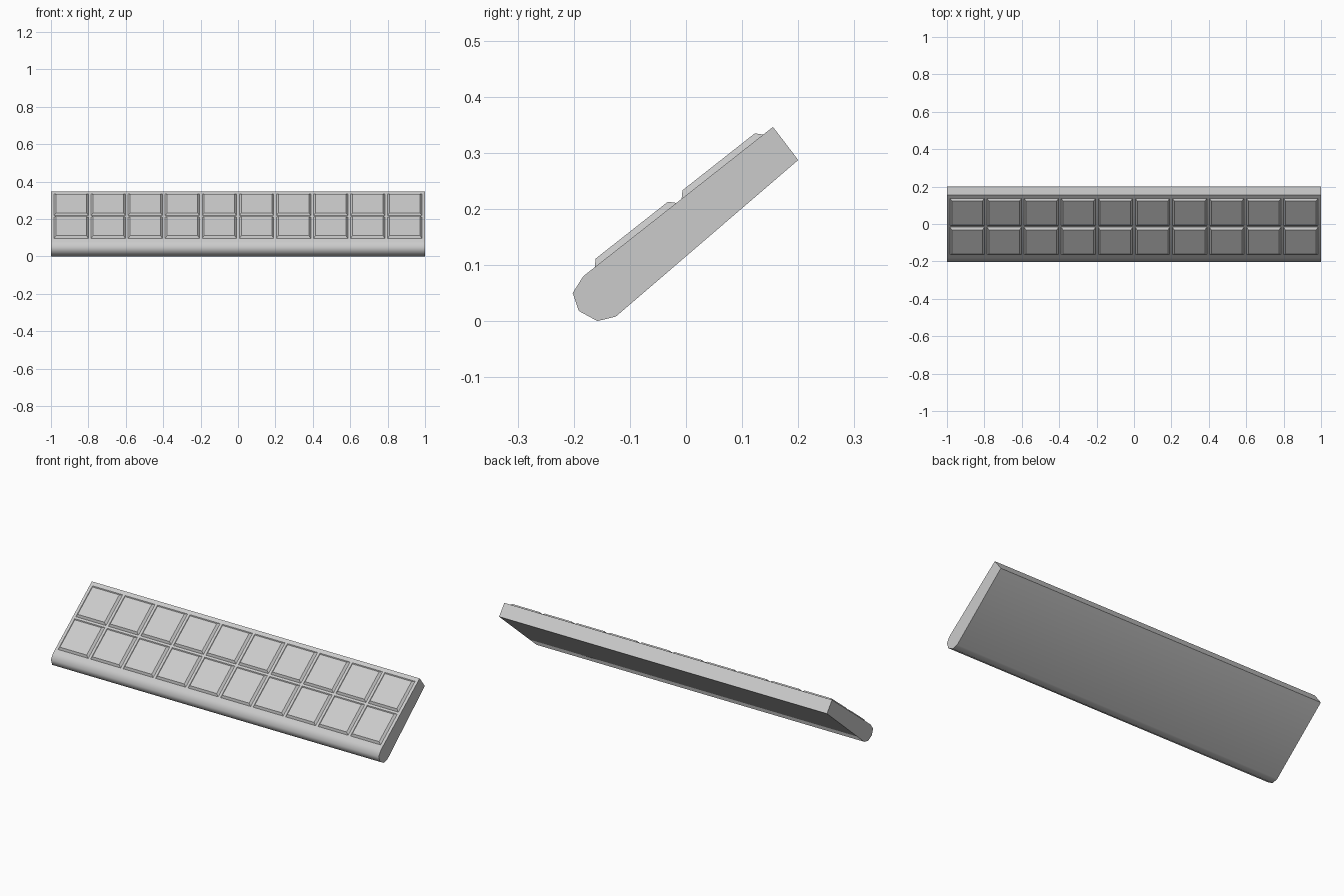
import bpy, bmesh, math
from mathutils import Vector

if "Cube" in bpy.data.objects:
    bpy.data.objects.remove(bpy.data.objects["Cube"])


def make_object(name, bm):
    bmesh.ops.recalc_face_normals(bm, faces=bm.faces)
    mesh = bpy.data.meshes.new(name)
    bm.to_mesh(mesh)
    bm.free()
    obj = bpy.data.objects.new(name, mesh)
    bpy.context.collection.objects.link(obj)
    return obj


# Sloping slab: side profile (y, z) with a rounded lower edge, extruded along x
profile = [(0.155, 0.346), (0.2, 0.287), (-0.125, 0.008), (-0.158, 0.0),
           (-0.191, 0.018), (-0.202, 0.05), (-0.183, 0.08)]
bm = bmesh.new()
face = bm.faces.new([bm.verts.new((-1, y, z)) for y, z in profile])
result = bmesh.ops.extrude_face_region(bm, geom=[face])
bmesh.ops.translate(bm, vec=(2, 0, 0),
                    verts=[v for v in result["geom"] if isinstance(v, bmesh.types.BMVert)])
slab = make_object("slab", bm)
bpy.context.view_layer.objects.active = slab
slab.select_set(True)
bpy.ops.object.shade_smooth_by_angle(angle=math.radians(55))
slab.select_set(False)

# Directions along and out of the sloping top face
start = Vector((0, -0.183, 0.08))
along = (Vector((0, 0.155, 0.346)) - start).normalized()
out = Vector((0, -along.z, along.y))
RISE, SINK, BEVEL, WIDTH, PITCH = 0.011, 0.003, 0.0105, 0.184, 0.1982


def add_tile(bm, x, s0, s1):
    """Raised square with sloped sides, sunk slightly into the slab."""
    rings = []
    for inset, height in ((0, -SINK), (0, 0), (BEVEL, RISE)):
        w = WIDTH / 2 - inset
        corners = ((-w, s0 + inset), (w, s0 + inset), (w, s1 - inset), (-w, s1 - inset))
        rings.append([bm.verts.new(start + Vector((x + dx, 0, 0)) + along * s + out * height)
                      for dx, s in corners])
    bm.faces.new(rings[0][::-1])
    bm.faces.new(rings[-1])
    for low, high in zip(rings, rings[1:]):
        for i in range(4):
            j = (i + 1) % 4
            bm.faces.new((low[i], low[j], high[j], high[i]))


# Two rows of ten tiles
for name, s0, s1 in (("lower_tile_row", 0.026, 0.211), ("upper_tile_row", 0.223, 0.408)):
    bm = bmesh.new()
    for i in range(10):
        add_tile(bm, (i - 4.5) * PITCH, s0, s1)
    make_object(name, bm)
